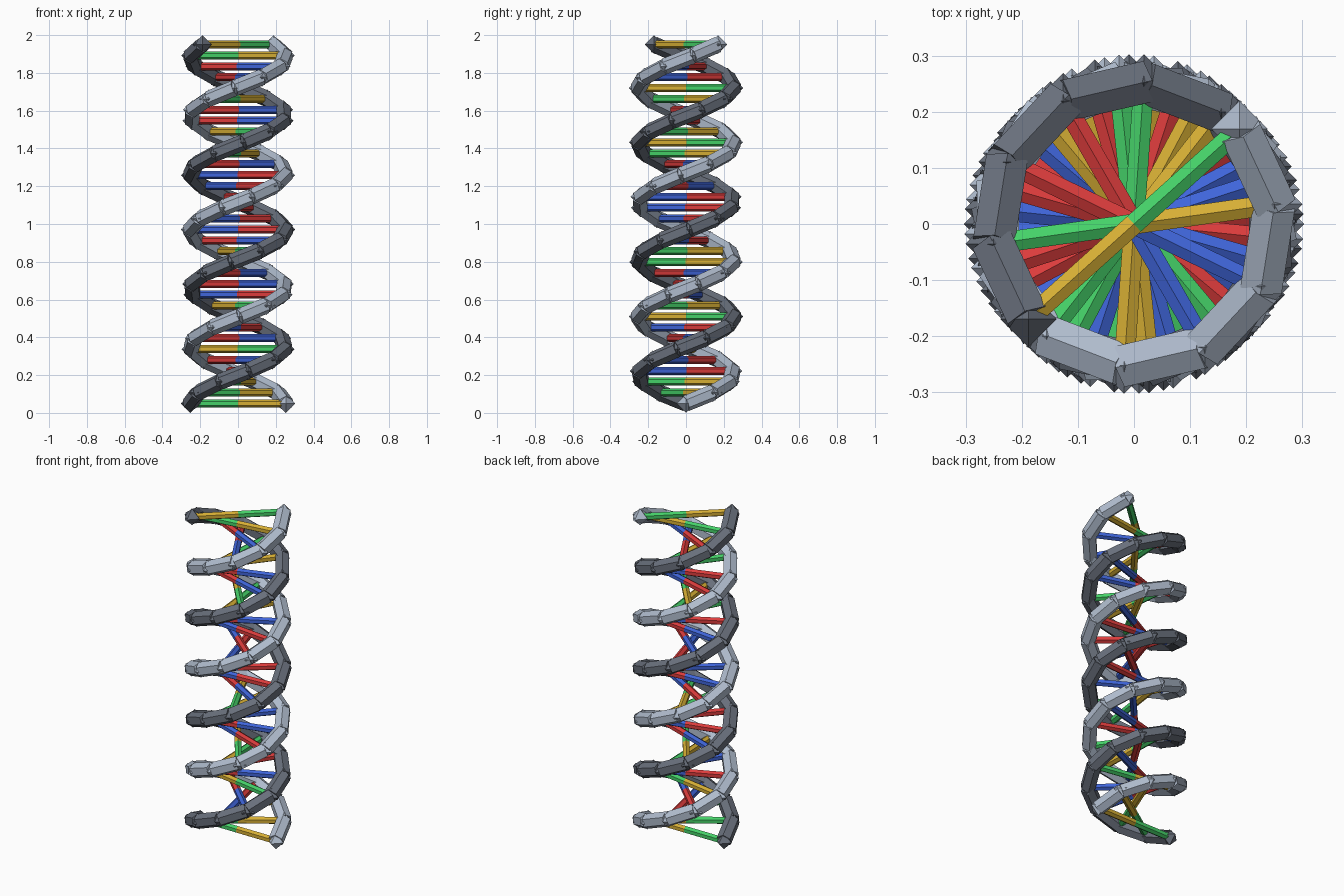
import bpy
import bmesh
from math import cos, sin, radians
from mathutils import Matrix, Vector

cube = bpy.data.objects.get("Cube")
if cube:
    bpy.data.objects.remove(cube, do_unlink=True)

STEPS = 34            # rungs, and joints on each strand
TWIST = radians(34)   # turn between neighbouring rungs
RADIUS = 0.253
JOINT = 0.05
TUBE = 0.043
RUNG = 0.021
RISE = (2 - 2 * JOINT) / (STEPS - 1)


def material(name, color):
    mat = bpy.data.materials.new(name)
    mat.use_nodes = True
    mat.diffuse_color = (*color, 1)
    mat.node_tree.nodes["Principled BSDF"].inputs["Base Color"].default_value = (*color, 1)
    return mat


light_grey = material("light grey", (0.43, 0.50, 0.61))
dark_grey = material("dark grey", (0.14, 0.16, 0.20))
red = material("red", (0.72, 0.045, 0.045))
blue = material("blue", (0.05, 0.13, 0.70))
green = material("green", (0.06, 0.64, 0.14))
yellow = material("yellow", (0.68, 0.43, 0.035))


def joint_point(step, side):
    angle = step * TWIST
    return Vector((side * RADIUS * cos(angle), side * RADIUS * sin(angle),
                   JOINT + step * RISE))


def add_bar(bm, start, end, radius, slot=0):
    """Six-sided bar between two points, with one edge facing up."""
    axis = end - start
    turn = axis.to_track_quat('Z', 'Y').to_matrix().to_4x4()
    made = bmesh.ops.create_cone(
        bm, cap_ends=True, segments=6, radius1=radius, radius2=radius,
        depth=axis.length, matrix=Matrix.Translation((start + end) / 2) @ turn)
    for face in {f for v in made["verts"] for f in v.link_faces}:
        face.material_index = slot


def finish(bm, name, materials):
    mesh = bpy.data.meshes.new(name)
    bm.to_mesh(mesh)
    bm.free()
    for mat in materials:
        mesh.materials.append(mat)
    obj = bpy.data.objects.new(name, mesh)
    bpy.context.collection.objects.link(obj)


# Two helical strands: straight bars with an eight-faced bead at each joint
for name, side, mat in (("light_strand", 1, light_grey), ("dark_strand", -1, dark_grey)):
    bm = bmesh.new()
    for step in range(STEPS):
        point = joint_point(step, side)
        bmesh.ops.create_uvsphere(bm, u_segments=4, v_segments=2, radius=JOINT,
                                  matrix=Matrix.Translation(point))
        if step:
            add_bar(bm, joint_point(step - 1, side), point, TUBE)
    finish(bm, name, [mat])

# Rungs: each letter is the colour at the light strand, its partner at the dark one
PAIRS = {"R": (red, blue), "B": (blue, red), "G": (green, yellow), "Y": (yellow, green)}
ORDER = "YYYRRYRBYG" "RBBYYRBBBB" "RRBYGYRRGY" "BBYG"
for step, letter in enumerate(ORDER):
    bm = bmesh.new()
    middle = Vector((0, 0, JOINT + step * RISE))
    for slot, side in enumerate((1, -1)):
        add_bar(bm, middle, joint_point(step, side), RUNG, slot)
    finish(bm, f"rung_{step + 1}", PAIRS[letter])
